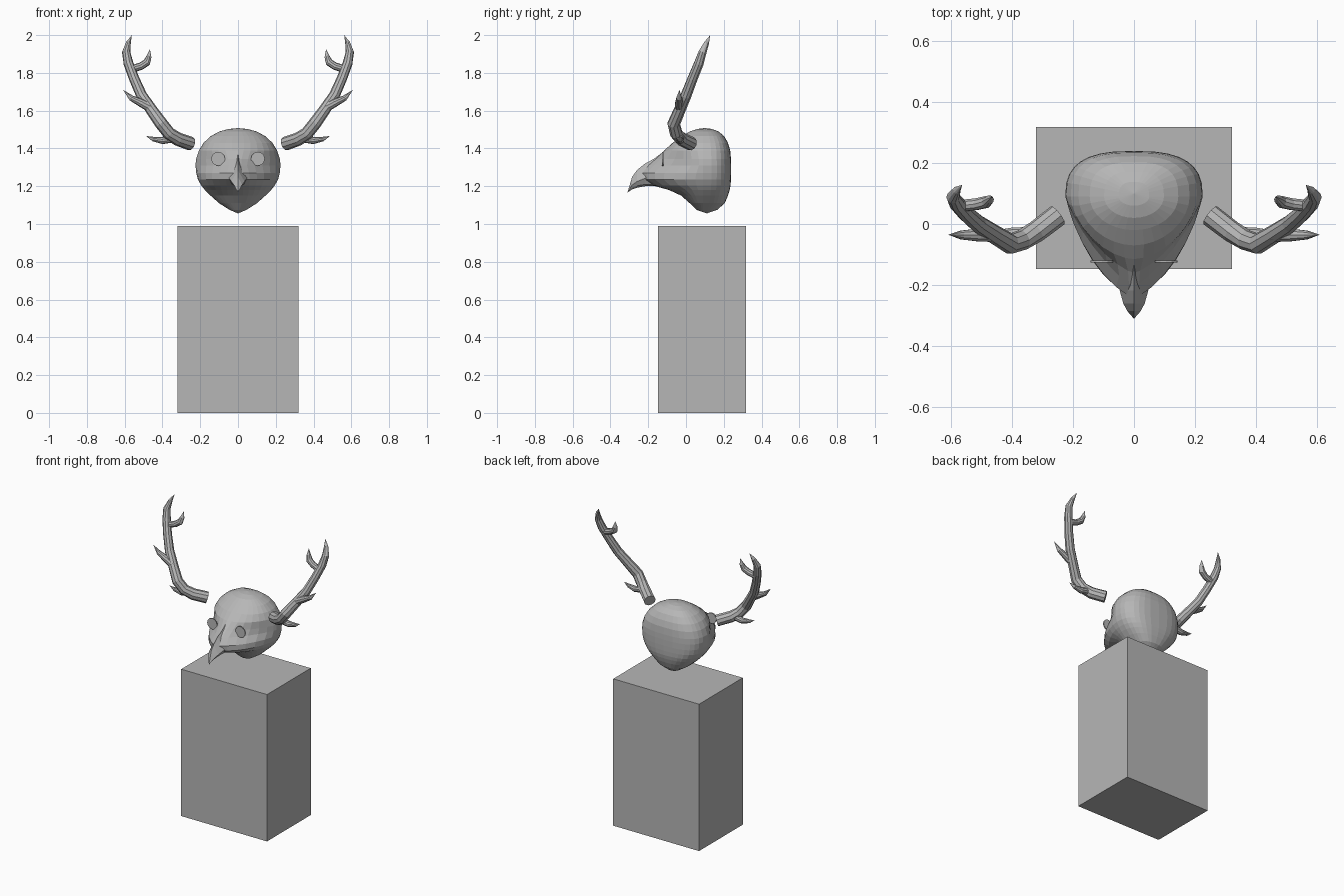
import bpy, bmesh, math
from mathutils import Vector

if "Cube" in bpy.data.objects:
    bpy.data.objects.remove(bpy.data.objects["Cube"])

grey = bpy.data.materials.new("plain_grey")
grey.diffuse_color = (0.47, 0.47, 0.47, 1)
grey.use_nodes = True
grey.node_tree.nodes["Principled BSDF"].inputs["Base Color"].default_value = grey.diffuse_color


def make(name, rings, start=None, end=None, mirror=False):
    """Skin a list of point rings; each end closes to a point or a flat cap."""
    bm = bmesh.new()
    vr = [[bm.verts.new(p) for p in r] for r in rings]
    n = len(vr[0])
    for a, b in zip(vr, vr[1:]):
        for i in range(n):
            j = (i + 1) % n
            bm.faces.new((a[i], a[j], b[j], b[i]))
    for ring, tip in ((vr[0], start), (vr[-1], end)):
        if tip is None:
            bm.faces.new(ring)
        else:
            t = bm.verts.new(tip)
            for i in range(n):
                bm.faces.new((ring[i], ring[(i + 1) % n], t))
    bmesh.ops.recalc_face_normals(bm, faces=bm.faces)
    me = bpy.data.meshes.new(name)
    bm.to_mesh(me)
    bm.free()
    me.materials.append(grey)
    ob = bpy.data.objects.new(name, me)
    bpy.context.collection.objects.link(ob)
    if mirror:
        m = ob.modifiers.new("mirror", 'MIRROR')
        m.use_mirror_merge = False
    return ob


def horn(name, path, sides=10):
    """Tapering tube through (x, y, z, radius) stations, ending in a point."""
    pts = [Vector(p[:3]) for p in path]
    rings = []
    for k in range(len(pts) - 1):
        d = (pts[k + 1] - pts[max(k - 1, 0)]).normalized()
        u = d.cross(Vector((0, 1, 0))).normalized()
        v = d.cross(u)
        rings.append([pts[k] + path[k][3] * (math.cos(t) * u + math.sin(t) * v)
                      for t in (2 * math.pi * i / sides for i in range(sides))])
    make(name, rings, None, pts[-1], True)


def box_ring(z):
    return [(-.32, -.148, z), (.32, -.148, z), (.32, .318, z), (-.32, .318, z)]


# Body block
make("body_block", [box_ring(0), box_ring(.99)])

# Head: horizontal rings (z, half width, front y, back y, front roundness)
profile = [(1.075, .045, .055, .165, 2), (1.11, .10, .02, .205, 2),
           (1.15, .145, -.025, .222, 1.9), (1.18, .175, -.09, .231, 1.7),
           (1.205, .195, -.18, .236, 1.6), (1.235, .212, -.23, .238, 1.6),
           (1.27, .221, -.24, .239, 1.45), (1.31, .225, -.205, .239, 1.25),
           (1.345, .222, -.16, .238, 1.35), (1.39, .207, -.115, .234, 1.7),
           (1.43, .182, -.07, .222, 1.9), (1.465, .145, -.02, .202, 2),
           (1.49, .098, .02, .172, 2), (1.503, .05, .06, .138, 2)]
YC, SEG = .09, 32


def head_ring(z, w, yf, yb, p):
    ring = []
    for i in range(SEG):
        t = 2 * math.pi * i / SEG
        c, s = math.cos(t), math.sin(t)
        q = 2.7 if s > 0 else p
        depth = yb - YC if s > 0 else YC - yf
        ring.append((w * math.copysign(abs(c) ** (2 / q), c),
                     YC + depth * math.copysign(abs(s) ** (2 / q), s), z))
    return ring


make("head", [head_ring(*r) for r in profile], (0, .11, 1.056), (0, .10, 1.508))

# Beak: sections (y, half width, top z, bottom z) running to a hooked tip
beak = []
for y, w, zt, zb in [(-.11, .06, 1.39, 1.21), (-.17, .055, 1.345, 1.20),
                     (-.217, .047, 1.32, 1.20), (-.26, .035, 1.285, 1.192),
                     (-.285, .022, 1.25, 1.183)]:
    zm = zb + .35 * (zt - zb)
    beak.append([(0, y, zt), (w, y, zm), (.6 * w, y, zb + .01),
                 (0, y, zb), (-.6 * w, y, zb + .01), (-w, y, zm)])
make("beak", beak, None, (0, -.31, 1.167))

# Flat round eye plates
eye = [[(.105 + .037 * math.cos(math.pi * i / 6), y, 1.345 + .037 * math.sin(math.pi * i / 6))
        for i in range(12)] for y in (-.126, -.119)]
make("eye", eye, mirror=True)

# Antler beam and its tines
horn("antler", [(.25, .028, 1.425, .037), (.32, -.025, 1.45, .036),
                (.365, -.052, 1.48, .034), (.405, -.065, 1.53, .034),
                (.455, -.035, 1.60, .031), (.51, .0, 1.68, .029),
                (.55, .035, 1.77, .027), (.58, .068, 1.85, .026),
                (.592, .088, 1.91, .022), (.58, .11, 1.96, .013), (.562, .128, 2.0, 0)])
horn("lower_tine", [(.335, -.03, 1.455, .022), (.40, -.03, 1.442, .019),
                    (.45, -.032, 1.45, .012), (.487, -.034, 1.466, 0)])
horn("middle_tine", [(.455, -.035, 1.61, .025), (.51, -.036, 1.64, .022),
                     (.565, -.036, 1.667, .015), (.608, -.035, 1.71, 0)])
horn("upper_tine", [(.565, .06, 1.82, .02), (.515, .065, 1.835, .02),
                    (.483, .072, 1.855, .02), (.472, .08, 1.885, .014), (.466, .088, 1.925, 0)])
